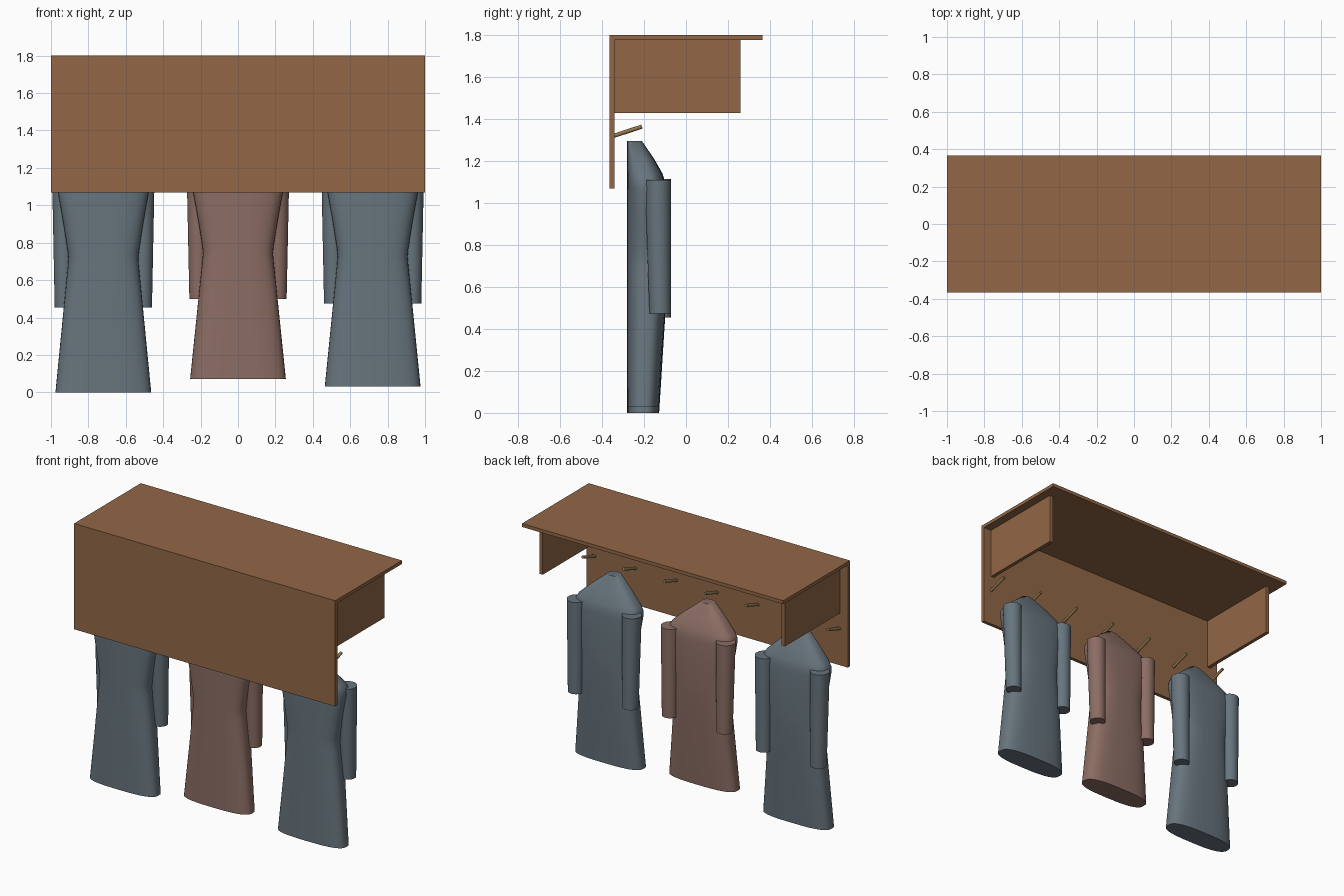
import bpy, bmesh, math
from mathutils import Vector

if "Cube" in bpy.data.objects:
    bpy.data.objects.remove(bpy.data.objects["Cube"])


def material(name, rgb):
    m = bpy.data.materials.new(name)
    m.diffuse_color = (*rgb, 1)
    m.use_nodes = True
    m.node_tree.nodes["Principled BSDF"].inputs["Base Color"].default_value = m.diffuse_color
    return m


WOOD = material("wood", (0.287, 0.136, 0.061))
BRASS = material("brass", (0.283, 0.185, 0.075))
BLUE = material("blue_grey_cloth", (0.136, 0.175, 0.205))
MAUVE = material("mauve_cloth", (0.260, 0.153, 0.127))


def finish(bm, name, mat, smooth=False):
    bmesh.ops.recalc_face_normals(bm, faces=bm.faces)
    me = bpy.data.meshes.new(name)
    bm.to_mesh(me)
    bm.free()
    ob = bpy.data.objects.new(name, me)
    bpy.context.collection.objects.link(ob)
    me.materials.append(mat)
    if smooth:
        bpy.ops.object.select_all(action='DESELECT')
        ob.select_set(True)
        bpy.context.view_layer.objects.active = ob
        bpy.ops.object.shade_smooth_by_angle(angle=math.radians(50))
    return ob


def box(name, lo, hi, mat):
    bm = bmesh.new()
    bmesh.ops.create_cube(bm, size=1)
    for v in bm.verts:
        v.co = [(a + b) / 2 + c * (b - a) for a, b, c in zip(lo, hi, v.co)]
    return finish(bm, name, mat)


def loft(name, rings, mat):
    """Skin a list of equal-length point rings and cap both ends."""
    bm = bmesh.new()
    loops = [[bm.verts.new(p) for p in r] for r in rings]
    n = len(loops[0])
    for a, b in zip(loops, loops[1:]):
        for i in range(n):
            j = (i + 1) % n
            bm.faces.new((a[i], a[j], b[j], b[i]))
    bm.faces.new(loops[0])
    bm.faces.new(loops[-1])
    return finish(bm, name, mat, True)


def oval(cx, cy, z, rx, ry, power=2.0, n=32):
    pts = []
    for i in range(n):
        t = 2 * math.pi * i / n
        c, s = math.cos(t), math.sin(t)
        pts.append((cx + rx * math.copysign(abs(c) ** (2 / power), c),
                    cy + ry * math.copysign(abs(s) ** (2 / power), s), z))
    return pts


# Shelf: top board, back board and two end brackets
box("shelf_top", (-1, -0.365, 1.776), (1, 0.365, 1.80), WOOD)
box("back_board", (-1, -0.365, 1.068), (1, -0.341, 1.776), WOOD)
for side, x in (("left", -0.94), ("right", 0.915)):
    box(f"{side}_bracket", (x, -0.341, 1.428), (x + 0.025, 0.26, 1.776), WOOD)

# Seven pegs tilted upwards
for i in range(7):
    a, b = Vector((0, -0.345, 1.320)), Vector((0, -0.21, 1.364))
    bm = bmesh.new()
    bmesh.ops.create_cone(bm, cap_ends=True, segments=12, radius1=0.010,
                          radius2=0.010, depth=(b - a).length)
    rot = (b - a).to_track_quat('Z', 'Y').to_matrix()
    bmesh.ops.rotate(bm, verts=bm.verts, cent=(0, 0, 0), matrix=rot)
    mid = (a + b) / 2
    mid.x = -0.9375 + i * 0.3125
    bmesh.ops.translate(bm, verts=bm.verts, vec=mid)
    finish(bm, f"peg_{i + 1}", BRASS, True)

# Coat profile: fraction of length from the neck, half width, depth
PROFILE = [(0, 0.042, 0.07), (0.07, 0.148, 0.129), (0.125, 0.222, 0.167),
           (0.15, 0.24, 0.177), (0.18, 0.241, 0.182), (0.30, 0.214, 0.188),
           (0.42, 0.190, 0.191), (0.45, 0.187, 0.191), (0.48, 0.190, 0.190),
           (0.62, 0.208, 0.183), (1.0, 0.256, 0.152)]
TOP, BACK = 1.295, -0.28

for name, x, length, mat in (("left", -0.72, 1.295, BLUE),
                             ("middle", 0, 1.225, MAUVE),
                             ("right", 0.72, 1.265, BLUE)):
    loft(f"{name}_coat_body",
         [oval(x, BACK + d / 2, TOP - f * length, w, d / 2, 2.9, 48)
          for f, w, d in PROFILE], mat)
    # Hanging sleeves on both sides
    for s, tag in ((-1, "left"), (1, "right")):
        loft(f"{name}_coat_{tag}_sleeve",
             [oval(x + s * 0.211, -0.134, TOP - 0.147 * length, 0.062, 0.062),
              oval(x + s * 0.209, -0.123, TOP - 0.649 * length, 0.051, 0.051)],
             mat)
